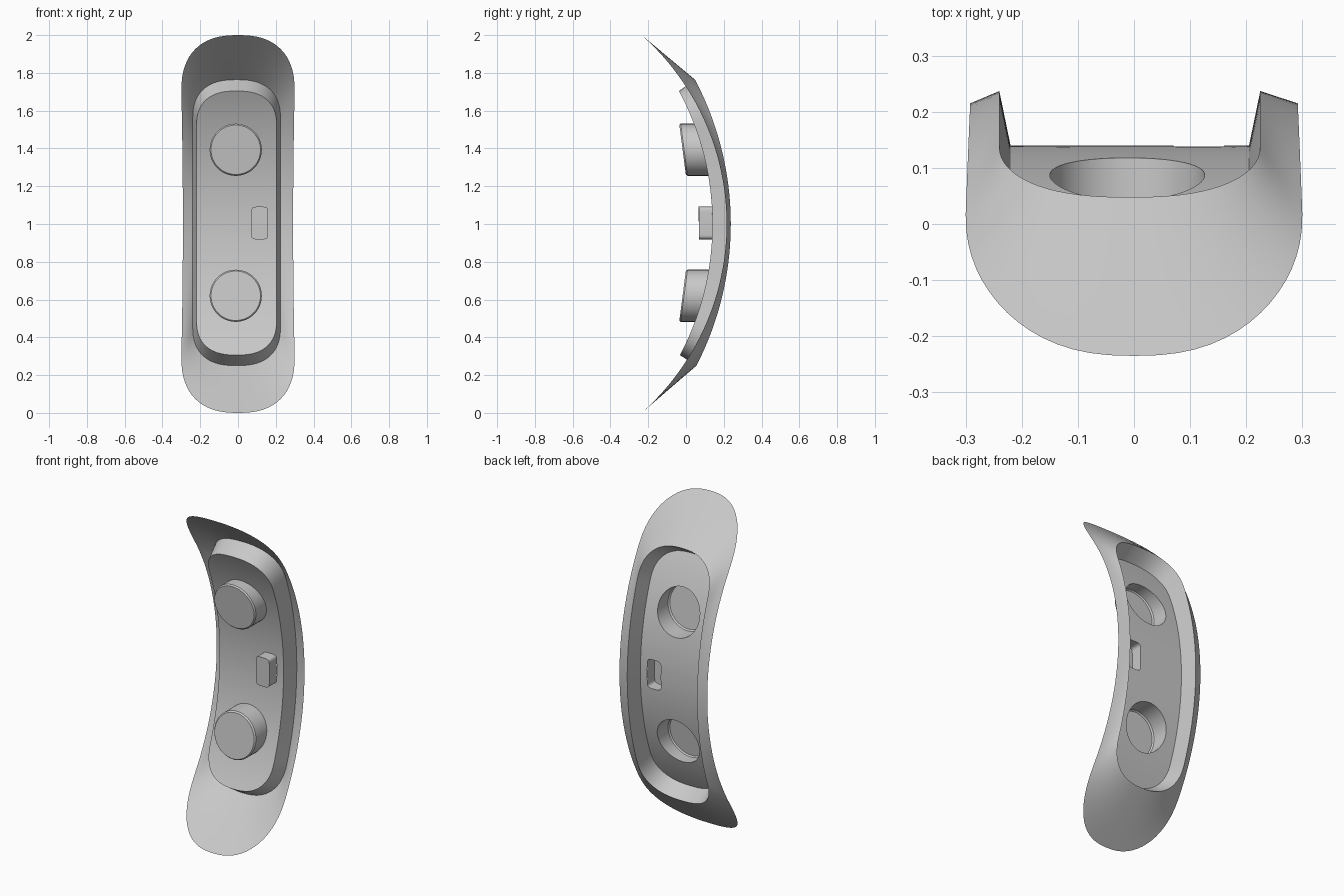
import bpy, bmesh, math
from mathutils import Vector

cube = bpy.data.objects.get("Cube")
if cube:
    bpy.data.objects.remove(cube, do_unlink=True)

grey = bpy.data.materials.new("plain grey")
grey.use_nodes = True
colour = (0.58, 0.58, 0.58, 1)
grey.diffuse_color = colour
grey.node_tree.nodes["Principled BSDF"].inputs["Base Color"].default_value = colour


def arc(top, radius):
    """Bow of the shell: depth y as a function of height z."""
    return lambda z: top - radius + math.sqrt(radius ** 2 - (z - 1) ** 2)


outer_bow = arc(0.215, 1.336)
rim_bow = arc(0.237, 1.638)
floor_bow = arc(0.14, 1.485)


def capsule(cx, cz, hx, hz, rz, power, ends=32, sides=40):
    """Closed (x, z) outline: straight sides with superellipse ends."""
    pts, straight = [], hz - rz
    for s in (1, -1):
        for i in range(ends + 1):
            a = math.pi * i / ends
            c, n = math.cos(a), max(math.sin(a), 0)
            x = math.copysign(abs(c) ** (2 / power), c) * hx
            pts.append((cx + s * x, cz + s * (straight + rz * n ** (2 / power))))
        for i in range(1, sides):
            pts.append((cx - s * hx, cz + s * straight * (1 - 2 * i / sides)))
    return pts


def circle(cx, cz, r, n=64):
    return [(cx + r * math.cos(math.tau * i / n), cz + r * math.sin(math.tau * i / n))
            for i in range(n)]


def place(outline, depth):
    return [Vector((x, depth(z), z)) for x, z in outline]


def finish(name, bm, angle=35):
    bmesh.ops.recalc_face_normals(bm, faces=bm.faces)
    mesh = bpy.data.meshes.new(name)
    bm.to_mesh(mesh)
    bm.free()
    mesh.materials.append(grey)
    ob = bpy.data.objects.new(name, mesh)
    bpy.context.collection.objects.link(ob)
    bpy.ops.object.select_all(action='DESELECT')
    ob.select_set(True)
    bpy.context.view_layer.objects.active = ob
    bpy.ops.object.shade_smooth_by_angle(angle=math.radians(angle))
    return ob


def loft(name, loops, cap=False):
    """Skin a series of matching closed loops, optionally closing the last."""
    bm = bmesh.new()
    rings = [[bm.verts.new(p) for p in loop] for loop in loops]
    for a, b in zip(rings, rings[1:]):
        for i in range(len(a)):
            j = (i + 1) % len(a)
            bm.faces.new((a[i], a[j], b[j], b[i]))
    if cap:
        bm.faces.new(rings[-1])
    return finish(name, bm)


# Outlines of the shell, slightly waisted at mid height
outer = [(x * (0.973 + 0.027 * min(1, abs(z - 1) / 0.7) ** 2), z)
         for x, z in capsule(0, 1, 0.3, 1, 0.3, 2.45)]
rim = capsule(-0.0075, 1.007, 0.2325, 0.757, 0.21, 2.5)
floor = capsule(-0.0075, 1.005, 0.2125, 0.699, 0.19, 2.5)

# Flange and recess wall
outer_loop, rim_loop = place(outer, outer_bow), place(rim, rim_bow)
steps = 6
loft("flange", [[a.lerp(b, k / steps) for a, b in zip(outer_loop, rim_loop)]
                for k in range(steps + 1)])
loft("recess_wall", [rim_loop, place(floor, floor_bow)])

# Round bosses, hollow at the back, with slanted caps
holes = []
for name, cz, side in (("upper_boss", 1.393, 1), ("lower_boss", 0.62, -1)):
    def cap_depth(z, cz=cz, side=side):
        return -0.018 - 0.13 * side * (z - cz)
    hole = circle(-0.012, cz, 0.138)
    holes.append(hole)
    loft(name, [place(hole, floor_bow),
                place(hole, lambda z: cap_depth(z) + 0.008),
                place(circle(-0.012, cz, 0.131), cap_depth)], cap=True)

# Small rectangular boss
slot = capsule(0.115, 1.005, 0.045, 0.087, 0.03, 3.5, 16, 2)
holes.append(slot)
loft("small_boss", [place(slot, floor_bow),
                    place(slot, lambda z: floor_bow(z) - 0.07)], cap=True)

# Recess floor: flat outline with holes, sliced across and then bowed
bm = bmesh.new()
for outline in [floor] + holes:
    ring = [bm.verts.new((x, 0, z)) for x, z in outline]
    for a, b in zip(ring, ring[1:] + ring[:1]):
        bm.edges.new((a, b))
bmesh.ops.triangle_fill(bm, edges=bm.edges[:], use_beauty=True, normal=(0, -1, 0))
for i in range(1, 48):
    bmesh.ops.bisect_plane(bm, geom=bm.verts[:] + bm.edges[:] + bm.faces[:], dist=1e-5,
                           plane_co=(0, 0, 0.3 + 1.41 * i / 48), plane_no=(0, 0, 1))
for v in bm.verts:
    v.co.y = floor_bow(v.co.z)
finish("recess_floor", bm)
